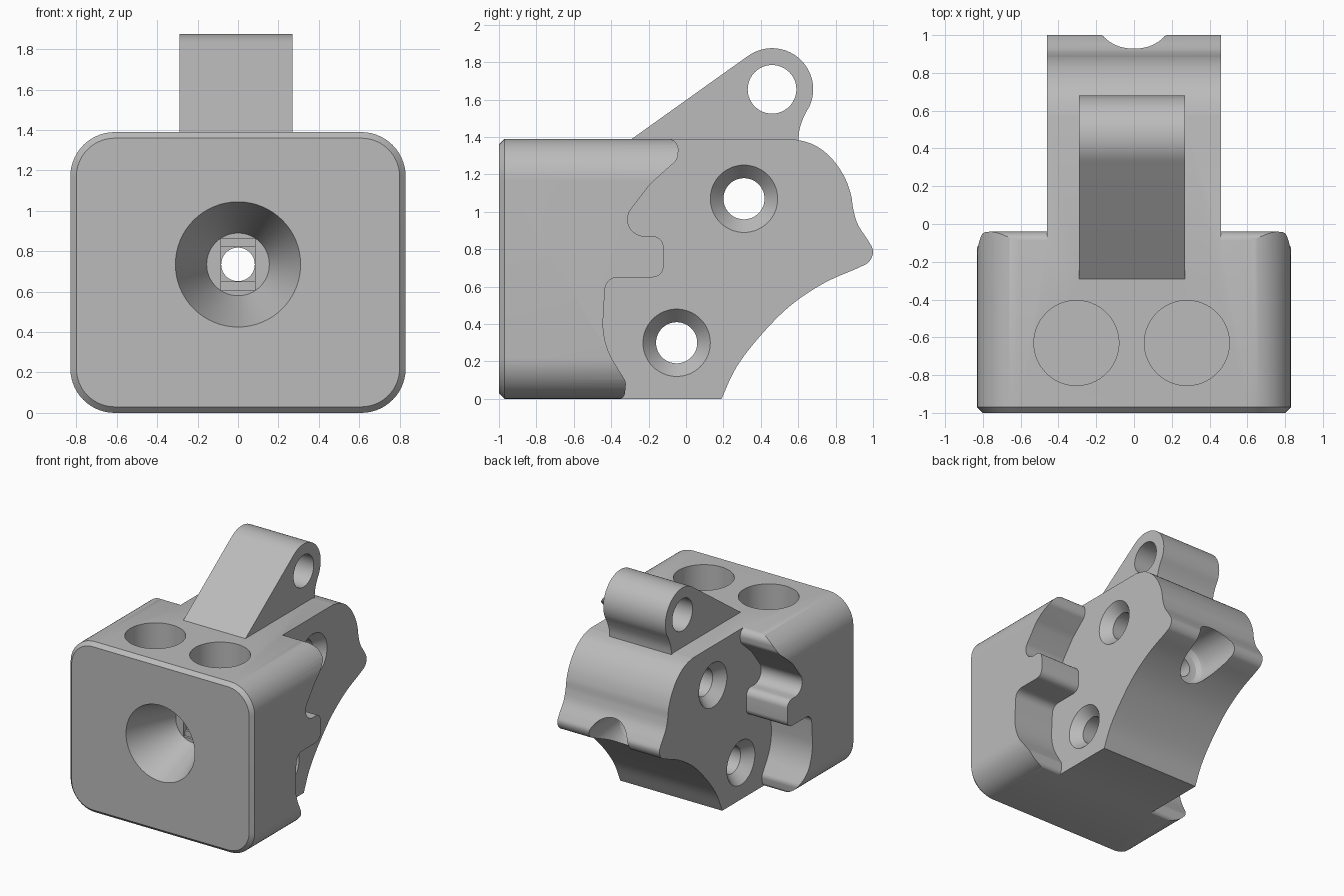
import bpy, bmesh
from math import sin, cos, tan, pi, radians
from mathutils import Vector

if "Cube" in bpy.data.objects:
    bpy.data.objects.remove(bpy.data.objects["Cube"], do_unlink=True)

grey = bpy.data.materials.new("plain grey")
grey.use_nodes = True
colour = (0.5, 0.5, 0.5, 1)
grey.diffuse_color = colour
grey.node_tree.nodes["Principled BSDF"].inputs["Base Color"].default_value = colour


def loft(name, rings):
    """Closed solid through rings of equal point count."""
    bm = bmesh.new()
    loops = [[bm.verts.new(p) for p in ring] for ring in rings]
    n = len(loops[0])
    for a, b in zip(loops, loops[1:]):
        for i in range(n):
            j = (i + 1) % n
            bm.faces.new((a[i], a[j], b[j], b[i]))
    bm.faces.new(loops[0])
    bm.faces.new(loops[-1])
    bmesh.ops.recalc_face_normals(bm, faces=bm.faces)
    mesh = bpy.data.meshes.new(name)
    bm.to_mesh(mesh)
    bm.free()
    mesh.materials.append(grey)
    ob = bpy.data.objects.new(name, mesh)
    bpy.context.collection.objects.link(ob)
    return ob


def place(axis, u, v, w):
    """Point at w along the axis, u and v across it."""
    return {"x": (w, u, v), "y": (u, w, v), "z": (u, v, w)}[axis]


def prism(name, outline, axis, a, b):
    return loft(name, [[place(axis, u, v, w) for u, v in outline] for w in (a, b)])


def turned(name, axis, centre, stations, n=64):
    """Round solid from (position, radius) stations."""
    return loft(name, [[place(axis, centre[0] + r * cos(2 * pi * i / n),
                              centre[1] + r * sin(2 * pi * i / n), w)
                        for i in range(n)] for w, r in stations])


def combine(target, other, operation="DIFFERENCE"):
    mod = target.modifiers.new("combine", "BOOLEAN")
    mod.operation = operation
    mod.solver = "EXACT"
    mod.object = other
    bpy.ops.object.select_all(action="DESELECT")
    target.select_set(True)
    bpy.context.view_layer.objects.active = target
    bpy.ops.object.modifier_apply(modifier=mod.name)
    bpy.data.objects.remove(other, do_unlink=True)


def rounded(corners, steps=10):
    """Polygon with circular fillets, corners as (u, v, radius)."""
    out = []
    for i, (u, v, r) in enumerate(corners):
        p = Vector((u, v))
        if r == 0:
            out.append(tuple(p))
            continue
        a = (Vector(corners[i - 1][:2]) - p).normalized()
        b = (Vector(corners[(i + 1) % len(corners)][:2]) - p).normalized()
        half = a.angle(b) / 2
        centre = p + (a + b).normalized() * r / sin(half)
        start = p + a * r / tan(half) - centre
        end = p + b * r / tan(half) - centre
        sweep = start.angle(end)
        for k in range(steps + 1):
            t = k / steps
            q = (start * sin((1 - t) * sweep) + end * sin(t * sweep)) / sin(sweep)
            out.append(tuple(centre + q))
    return out


def spline(points, steps=6):
    """Smooth curve through the points."""
    p = [Vector(q) for q in points]
    p = [2 * p[0] - p[1]] + p + [2 * p[-1] - p[-2]]
    out = []
    for a, b, c, d in zip(p, p[1:], p[2:], p[3:]):
        for k in range(steps):
            t = k / steps
            out.append(tuple(0.5 * (2 * b + (c - a) * t + (2 * a - 5 * b + 4 * c - d) * t * t
                                    + (3 * b - a - 3 * c + d) * t ** 3)))
    return out + [tuple(p[-2])]


# Rounded block with a chamfered front edge
W, H, C = 0.83, 1.39, 0.03


def block_ring(inset, y):
    x, r = W - inset, 0.22 - inset
    ring = rounded([(-x, inset, r), (x, inset, r), (x, H - inset, r), (-x, H - inset, r)], 14)
    return [(u, y, v) for u, v in ring]


body = loft("clamp_body", [block_ring(C, -1), block_ring(0, C - 1), block_ring(0, 1.2)])

# Rear outline: hollow underside, pointed lip and rounded shoulder
rear = spline([(.1, -.2), (.19, 0), (.27, .17), (.4, .34), (.56, .5), (.74, .62), (.92, .70),
               (.98, .735), (1, .79), (.975, .845), (.92, .93), (.895, 1.01), (.88, 1.1),
               (.84, 1.2), (.77, 1.295), (.68, 1.36), (.57, 1.39), (.45, 1.41)])
combine(body, prism("rear_shape", [(-1.3, -.2)] + rear + [(-1.3, 1.5)], "x", -1.3, 1.3),
        "INTERSECT")

# Side recesses leaving the stepped flanges
side = rounded([(1.3, 1.6, 0), (-.12, 1.6, 0), (-.12, 1.392, 0), (-.035, 1.392, .06),
                (-.045, 1.28, .06), (-.19, 1.15, .3), (-.405, .87, .09), (-.12, .87, .06),
                (-.12, .65, .06), (-.43, .65, .07), (-.45, .3, .4), (-.32, .09, .06),
                (-.33, -.003, .04), (-.4, -.003, 0), (-.4, -.2, 0), (1.3, -.2, 0)])
for s in (-1, 1):
    combine(body, prism("side_recess", side, "x", s * .46, s * 1.2))

# Hinge tab on top
ty, tz, tr = .46, 1.655, .22
tab = [(-.43, 1.29)]
for k in range(33):
    a = radians(125.4 - 150.4 * k / 32)
    tab.append((ty + tr * cos(a), tz + tr * sin(a)))
tab += spline([(.64, 1.53), (.615, 1.47), (.603, 1.41), (.6, 1.3)], 4)
combine(body, prism("hinge_tab", tab, "x", -.29, .27), "UNION")
combine(body, turned("hinge_hole", "x", (ty, tz), [(-.6, .13), (.6, .13)]))

# Cross holes, countersunk on both sides
for centre in ((.31, 1.07), (-.05, .3)):
    combine(body, turned("cross_hole", "x", centre,
                         [(-.6, .18), (-.46, .18), (-.38, .11),
                          (.38, .11), (.46, .18), (.6, .18)]))

# Round pockets in the top
for x in (-.305, .28):
    combine(body, turned("top_pocket", "z", (x, -.63), [(1.09, .225), (1.5, .225)]))

# Tapered front bore, stepped seat, through hole and rear counterbore
axis = (0, .735)
combine(body, turned("front_bore", "y", axis, [(-1.1, .31), (-1, .31), (-.58, .155)]))
for half_height, depth in ((.128, -.56), (.085, -.54)):
    corners = [(u, axis[1] + v) for u, v in ((-.085, -half_height), (.085, -half_height),
                                             (.085, half_height), (-.085, half_height))]
    combine(body, prism("seat_step", corners, "y", -.62, depth))
combine(body, turned("through_hole", "y", axis, [(-.65, .083), (1.1, .083)]))
combine(body, turned("rear_counterbore", "y", axis,
                     [(.57, .1), (.58, .14), (.61, .17), (.65, .18), (1.1, .18)]))

body.select_set(True)
bpy.context.view_layer.objects.active = body
bpy.ops.object.shade_smooth_by_angle(angle=radians(30))
